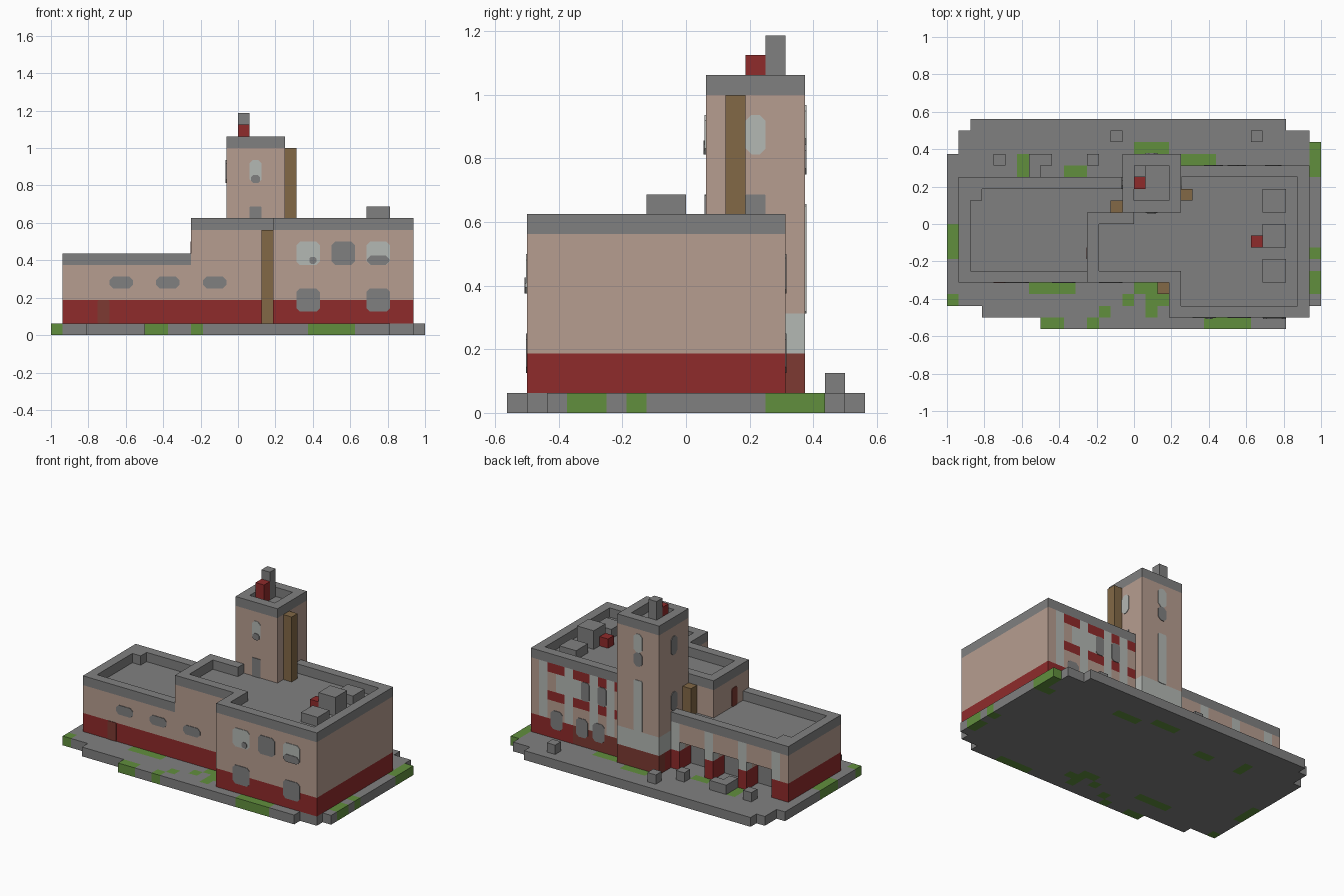
import bpy
import bmesh
from mathutils import Vector

old = bpy.data.objects.get("Cube")
if old:
    bpy.data.objects.remove(old, do_unlink=True)

U = 1 / 16  # block size
COLORS = {
    "grey_concrete": (.216, .216, .216), "pink_plaster": (.47, .337, .279),
    "red_paint": (.275, .024, .024), "green_grass": (.12, .275, .048),
    "brown_wood": (.223, .138, .061), "light_grey": (.456, .479, .456),
    "dark_brick": (.205, .042, .032),
}
GREY, PINK, RED, GREEN, BROWN, LIGHT, BRICK = range(len(COLORS))
MATS = []
for name, rgb in COLORS.items():
    m = bpy.data.materials.new(name)
    m.use_nodes = True
    m.diffuse_color = (*rgb, 1)
    bsdf = m.node_tree.nodes["Principled BSDF"]
    bsdf.inputs["Base Color"].default_value = (*rgb, 1)
    bsdf.inputs["Roughness"].default_value = .9
    MATS.append(m)

cells = {}  # block position -> (part name, colour)


def each(x, y, z):
    return ((i, j, k) for i in range(*x) for j in range(*y) for k in range(*z))


def fill(part, x, y, z, mat):
    for c in each(x, y, z):
        cells[c] = (part, mat)


def carve(x, y, z):
    for c in each(x, y, z):
        cells.pop(c, None)


def walls(part, x, y, top):
    """Red plinth, plaster wall and grey parapet course."""
    fill(part, x, y, (1, 3), RED)
    fill(part, x, y, (3, top - 1), PINK)
    fill(part, x, y, (top - 1, top), GREY)


def sink_roof(part, x, y, top):
    fill(part, x, y, (top - 2, top - 1), GREY)
    carve(x, y, (top - 1, top))


def finish(name, bm):
    me = bpy.data.meshes.new(name)
    bmesh.ops.remove_doubles(bm, verts=bm.verts, dist=1e-5)
    bm.to_mesh(me)
    bm.free()
    for m in MATS:
        me.materials.append(m)
    ob = bpy.data.objects.new(name, me)
    bpy.context.collection.objects.link(ob)


def panel(name, axis, pos, a, b, mat, cut=.3):
    """Thin plate with clipped corners on a wall; pos is signed by facing."""
    (a0, a1), (b0, b1) = a, b
    side, at = pos
    pts = [(a0 + cut, b0), (a1 - cut, b0), (a1, b0 + cut), (a1, b1 - cut),
           (a1 - cut, b1), (a0 + cut, b1), (a0, b1 - cut), (a0, b0 + cut)]
    bm = bmesh.new()
    rings = []
    for off in (0, side * .06):
        rings.append([bm.verts.new(Vector((p, at + off, q) if axis == "y"
                                          else (at + off, p, q)) * U) for p, q in pts])
    bm.faces.new(rings[0])
    bm.faces.new(rings[1])
    n = len(pts)
    for i in range(n):
        j = (i + 1) % n
        bm.faces.new((rings[0][i], rings[0][j], rings[1][j], rings[1][i]))
    for f in bm.faces:
        f.material_index = mat
    bmesh.ops.recalc_face_normals(bm, faces=bm.faces)
    finish(name, bm)


# Ground slab with stepped corners
for x, y in [((-14, 13), (-7, 9)), ((-15, 15), (-7, 8)), ((-16, 16), (-7, 6)),
             ((13, 16), (-7, 7)), ((-13, 15), (-8, -7)), ((-8, 13), (-9, -8))]:
    fill("ground_slab", x, y, (0, 1), GREY)

# Grass patches
for x0, x1, y0, y1 in [
        (-10, -9, 4, 6), (-6, -4, 4, 5), (0, 3, 6, 7), (4, 7, 5, 6), (14, 16, 4, 5),
        (15, 16, 4, 7), (15, 16, -3, -2), (15, 16, -6, -4), (-16, -15, -3, 0),
        (-16, -15, -7, -6), (-9, -5, -6, -5), (-8, -6, -9, -8), (-4, -3, -9, -8),
        (6, 10, -9, -8), (0, 2, -6, -5), (-1, 0, -7, -6), (1, 3, -7, -6),
        (-3, -2, -8, -7), (1, 2, -8, -7)]:
    fill("ground_slab", (x0, x1), (y0, y1), (0, 1), GREEN)

# Low wing with open bays at the back
walls("low_wing", (-15, -1), (-5, 4), 7)
sink_roof("low_wing", (-14, -1), (-4, 3), 7)
fill("low_wing", (-14, -13), (2, 3), (6, 7), GREY)
for x in (-13, -9, -5):
    fill("low_wing", (x, x + 3), (1, 2), (1, 4), GREY)
    carve((x, x + 3), (2, 4), (1, 4))
for x in (-14, -10, -6, -2):
    fill("low_wing", (x, x + 1), (3, 4), (3, 6), LIGHT)

# Main block
walls("main_block", (-4, 3), (-5, 1), 10)
walls("main_block", (3, 15), (-8, 5), 10)
for x, y in [((-3, 4), (-4, 0)), ((4, 14), (-7, 4)), ((0, 4), (0, 1))]:
    sink_roof("main_block", x, y, 10)

# Patterned rear wall
for z in (5, 8):
    fill("main_block", (4, 14), (4, 5), (z, z + 1), RED)
fill("main_block", (9, 12), (4, 5), (6, 8), LIGHT)
for x in (13, 10, 7, 5):
    fill("main_block", (x, x + 1), (4, 5), (3, 9), LIGHT)
fill("main_block", (4, 10), (4, 5), (1, 3), BRICK)

# Tower
walls("tower", (-1, 4), (1, 6), 17)
fill("tower", (-1, 4), (5, 6), (1, 3), BRICK)
fill("tower", (-1, 4), (4, 6), (3, 5), LIGHT)
sink_roof("tower", (0, 3), (2, 5), 17)
fill("tower_chimney", (0, 1), (4, 5), (16, 19), GREY)
fill("tower_beacon", (0, 1), (3, 4), (16, 18), RED)

# Brown posts
fill("front_post", (2, 3), (-6, -5), (1, 9), BROWN)
fill("tower_post", (4, 5), (2, 3), (9, 16), BROWN)
fill("wing_roof_post", (-2, -1), (1, 2), (6, 9), BROWN)

# Roof units
for y, top in ((1, 10), (-2, 11), (-5, 10)):
    fill("roof_units", (11, 13), (y, y + 2), (9, top), GREY)
fill("roof_vent", (10, 11), (-2, -1), (9, 10), RED)

# Blocks in the rear yard
for x, y in ((-12, 5), (-9, 5), (-8, 5), (-9, 4), (-4, 5), (-2, 7), (10, 7)):
    fill("yard_blocks", (x, x + 1), (y, y + 1), (1, 2), GREY)

# Mesh only the exposed block faces, one object per part
for part in sorted({p for p, _ in cells.values()}):
    bm = bmesh.new()
    for c, (p, mat) in cells.items():
        if p != part:
            continue
        for ax in range(3):
            for s in (0, 1):
                near = list(c)
                near[ax] += 2 * s - 1
                if tuple(near) in cells:
                    continue
                quad = []
                for a, b in ((0, 0), (1, 0), (1, 1), (0, 1)):
                    v = Vector(c)
                    v[ax] += s
                    v[(ax + 1) % 3] += a
                    v[(ax + 2) % 3] += b
                    quad.append(bm.verts.new(v * U))
                f = bm.faces.new(quad if s else quad[::-1])
                f.material_index = mat
    finish(part, bm)

# Front windows and doors
FRONT, SIDE = (-1, -8), (-1, -5)
for x in (-11, -7, -3):
    panel("wing_window", "y", SIDE, (x, x + 2), (4, 5), GREY)
panel("wing_brick_patch", "y", SIDE, (-12, -11), (1, 3), BRICK, .1)
for x in (5, 11):
    panel("front_door", "y", FRONT, (x, x + 2), (2, 4), GREY)
panel("front_window_left", "y", FRONT, (5, 7), (6, 8), LIGHT)
panel("front_window_sill", "y", (-1, -8.06), (6.1, 6.7), (6.1, 6.7), GREY, .15)
panel("front_window_middle", "y", FRONT, (8, 10), (6, 8), GREY)
panel("front_window_right", "y", FRONT, (11, 13), (6, 8), LIGHT)
panel("front_window_shade", "y", (-1, -8.06), (11.05, 12.95), (6, 6.8), GREY)

# Tower windows and doors
panel("tower_front_window", "y", (-1, 1), (1, 2), (13, 15), LIGHT)
panel("tower_front_shade", "y", (-1, .94), (1.1, 1.9), (13, 13.7), GREY, .2)
panel("tower_front_door", "y", (-1, 1), (1, 2), (9, 11), GREY, .05)
panel("tower_side_window", "x", (1, 4), (3, 4), (13, 15), LIGHT)
panel("tower_side_door", "x", (1, 4), (3, 4), (9, 11), GREY, .05)
for z in (13, 7):
    panel("tower_left_window", "x", (-1, -1), (3, 4), (z, z + 2), GREY)
panel("tower_back_window", "y", (1, 6), (1, 2), (13.5, 15.5), LIGHT)
panel("tower_back_shade", "y", (1, 6), (1, 2), (12, 13.5), GREY)
panel("tower_back_strip", "y", (1, 6), (1, 2), (5, 10.5), LIGHT, .1)

# Rear and upper side openings
panel("upper_side_door", "x", (-1, -4), (-3, -2), (6, 8), BRICK, .2)
for x in (11, 8, 6):
    panel("rear_door", "y", (1, 5), (x + .2, x + 1.6), (2, 4), GREY)
for x in (8, 6):
    panel("rear_window", "y", (1, 5), (x, x + 1), (6, 8), GREY, .2)
